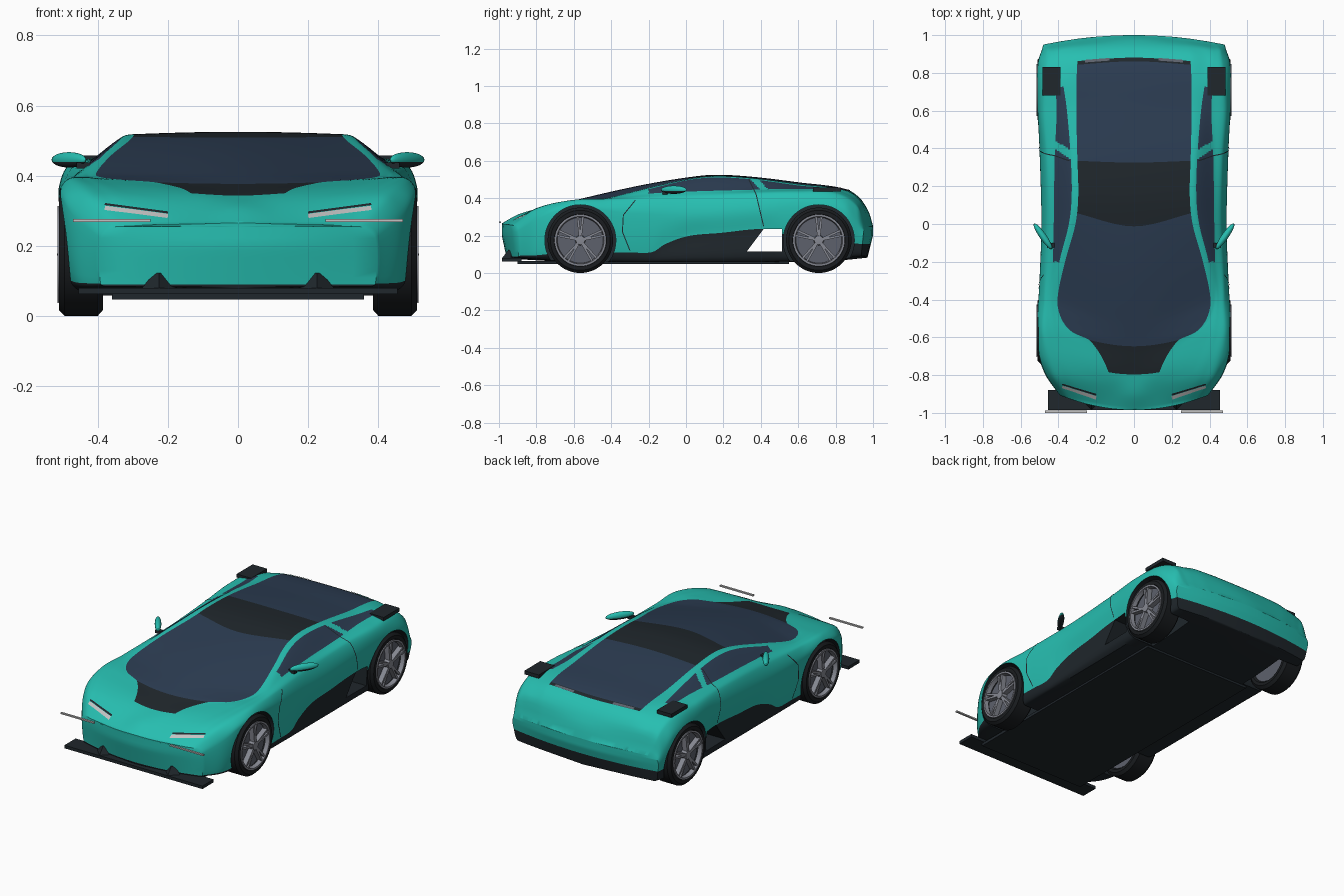
import bpy, bmesh, math
from mathutils import Vector, Matrix
from mathutils.bvhtree import BVHTree

if "Cube" in bpy.data.objects:
    bpy.data.objects.remove(bpy.data.objects["Cube"])


def material(name, r, g, b):
    m = bpy.data.materials.new(name)
    m.use_nodes = True
    m.diffuse_color = (r, g, b, 1)
    m.node_tree.nodes["Principled BSDF"].inputs["Base Color"].default_value = (r, g, b, 1)
    return m


teal = material("teal paint", .02, .52, .44)
black = material("black trim", .014, .02, .025)
glass = material("navy glass", .025, .046, .085)
rubber = material("tyre rubber", .01, .012, .014)
alloy = material("grey alloy", .24, .25, .29)
dark_alloy = material("dark alloy", .11, .12, .15)
silver = material("silver", .55, .55, .55)
TEAL, BLACK, GLASS = range(3)


def finish(bm, name, mats, mirror=False):
    bmesh.ops.recalc_face_normals(bm, faces=bm.faces)
    mesh = bpy.data.meshes.new(name)
    bm.to_mesh(mesh)
    bm.free()
    for m in mats:
        mesh.materials.append(m)
    obj = bpy.data.objects.new(name, mesh)
    bpy.context.collection.objects.link(obj)
    if mirror:
        obj.modifiers.new("both sides", 'MIRROR')
    smooth(obj)
    return obj


def smooth(obj):
    for o in bpy.context.selected_objects:
        o.select_set(False)
    obj.select_set(True)
    bpy.context.view_layer.objects.active = obj
    bpy.ops.object.shade_smooth_by_angle(angle=math.radians(35))


def add_box(bm, lo, hi, turn=Matrix()):
    lo, hi = Vector(lo), Vector(hi)
    place = Matrix.Translation((lo + hi) / 2) @ Matrix.Diagonal((hi - lo).to_4d())
    bmesh.ops.create_cube(bm, size=1, matrix=turn @ place)


def box(name, lo, hi, mat, mirror=False):
    bm = bmesh.new()
    add_box(bm, lo, hi)
    return finish(bm, name, [mat], mirror)


def curve_at(ts, vs, t):
    """Smooth curve through the values vs at the parameters ts."""
    t = min(max(t, ts[0]), ts[-1])
    i = max(k for k in range(len(ts) - 1) if ts[k] <= t)

    def slope(k):
        a, b = max(k - 1, 0), min(k + 1, len(ts) - 1)
        return (vs[b] - vs[a]) / (ts[b] - ts[a])
    h = ts[i + 1] - ts[i]
    u = (t - ts[i]) / h
    e = u * u * (3 - 2 * u)
    return (vs[i] * (1 - e) + vs[i + 1] * e + slope(i) * (h * u * (1 - u) ** 2)
            - slope(i + 1) * (h * u * u * (1 - u)))


# Body feature lines from roof centre to floor centre, rows of (y, x, z)
centre = [(-.985, 0, .265), (-.9, 0, .312), (-.8, 0, .342), (-.65, 0, .376), (-.4, 0, .435),
          (-.2, 0, .477), (0, 0, .51), (.15, 0, .525), (.35, 0, .515), (.6, 0, .485),
          (.85, 0, .45), (.93, 0, .4), (.98, 0, .32), (1, 0, .25)]
glass_edge = [(-.972, .12, .262), (-.8, .13, .345), (-.62, .23, .38), (-.57, .33, .388),
              (-.5, .385, .394), (-.4, .405, .405), (-.2, .365, .455), (0, .31, .5),
              (.15, .295, .518), (.35, .3, .508), (.6, .305, .476), (.85, .3, .442),
              (.94, .28, .375), (.983, .26, .248)]
rail = [(-.95, .24, .26), (-.8, .3, .346), (-.6, .38, .387), (-.4, .425, .402), (-.2, .395, .448),
        (0, .345, .495), (.15, .33, .511), (.35, .335, .501), (.6, .355, .468), (.8, .38, .443),
        (.93, .37, .37), (.968, .36, .246)]
belt = [(-.935, .31, .256), (-.8, .37, .346), (-.6, .43, .39), (-.4, .445, .4), (-.2, .43, .424),
        (0, .425, .435), (.35, .42, .445), (.6, .41, .45), (.8, .42, .437), (.92, .425, .365),
        (.962, .4, .244)]
shoulder = [(-.92, .36, .25), (-.8, .43, .338), (-.6, .482, .386), (-.4, .48, .388), (0, .465, .4),
            (.35, .47, .42), (.6, .485, .428), (.8, .475, .42), (.92, .46, .345), (.955, .44, .242)]
widest = [(-.91, .39, .22), (-.8, .465, .28), (-.7, .5, .33), (-.55, .512, .345), (-.3, .5, .32),
          (0, .49, .31), (.4, .5, .34), (.65, .512, .35), (.85, .508, .33), (.948, .478, .22)]
lower = [(-.91, .39, .092), (-.8, .46, .095), (-.65, .49, .11), (-.3, .485, .11), (-.18, .48, .112),
         (-.11, .478, .155), (.01, .475, .197), (.18, .48, .214), (.43, .49, .235), (.55, .495, .2),
         (.8, .5, .165), (.95, .475, .155)]
sill = [(-.92, .37, .084), (-.8, .43, .075), (-.6, .45, .062), (.6, .46, .062), (.85, .46, .08),
        (.95, .45, .09)]
floor = [(-.985, 0, .078), (-.6, 0, .06), (.7, 0, .06), (1, 0, .082)]
LINES = [centre, glass_edge, rail, belt, shoulder, widest, lower, sill, floor]
# How far each cross-section sweeps back toward its sides
SWEEP = [(-1, .5), (-.65, .8), (-.3, .75), (0, .7), (.4, 0), (.85, -.2), (1, -.22)]
SUB, ROWS, ACROSS = 7, 200, 12
HALF = SUB * (len(LINES) - 1) + 1


def tuck(y, z):
    return y * (1 - .25 * max(0, .2 - z) * abs(y) ** 8)


def half_section(s):
    knots = []
    k = curve_at(*zip(*SWEEP), s)
    for line in LINES:
        ys, xs, zs = zip(*line)
        y = s + k * curve_at(ys, xs, s) ** 2
        z = curve_at(ys, zs, y)
        knots.append(Vector((curve_at(ys, xs, y), tuck(y, z), z)))
    flip = Vector((-1, 1, 1))
    knots.insert(0, knots[1] * flip)
    ts = [0]
    for a, b in zip(knots, knots[1:]):
        ts.append(ts[-1] + (b - a).length)
    pts = []
    for i in range(1, len(knots) - 1):
        for j in range(SUB):
            u = j / SUB
            if i == len(knots) - 2:
                pts.append(knots[i].lerp(knots[i + 1], u))
            else:
                pts.append(curve_at(ts, knots, ts[i] + u * (ts[i + 1] - ts[i])))
    pts[0].x = 0
    return pts + [knots[-1]]


def paint(band, s, c):
    if band >= 6:
        return BLACK
    if band == 0:
        if -.65 < s < -.01 or .33 < s < .858:
            return GLASS
        if -.8 < s < .33 or .858 < s < .88:
            return BLACK
    if band == 2 and -.2 < c.y < .73:
        pillar = .33 < c.y + (c.z - .51) * 1.07 < .375
        return TEAL if pillar else GLASS
    return TEAL


# Body shell
bm = bmesh.new()
stations = [-.985 + 1.985 * i / ROWS for i in range(ROWS + 1)]
halves = [half_section(s) for s in stations]
loops = []
for h in halves:
    loop = h + [Vector((-p.x, p.y, p.z)) for p in h[-2:0:-1]]
    loops.append([bm.verts.new(p) for p in loop])
count = len(loops[0])
for i in range(ROWS):
    for j in range(count):
        n = (j + 1) % count
        f = bm.faces.new((loops[i][j], loops[i][n], loops[i + 1][n], loops[i + 1][j]))
        band = (j if j < HALF - 1 else count - 1 - j) // SUB
        f.material_index = paint(band, (stations[i] + stations[i + 1]) / 2, f.calc_center_median())
# Nose and tail faces
for s, h in ((stations[0], halves[0]), (stations[-1], halves[-1])):
    grid = []
    for p in h:
        mid = tuck(s, p.z)
        ts = [1 - 2 * k / ACROSS for k in range(ACROSS + 1)]
        grid.append([bm.verts.new((p.x * t, mid + (p.y - mid) * t * t, p.z)) for t in ts])
    for a, b in zip(grid, grid[1:]):
        for k in range(ACROSS):
            f = bm.faces.new((a[k], a[k + 1], b[k + 1], b[k]))
            f.material_index = BLACK if f.calc_center_median().z < (.09 if s < 0 else .155) else TEAL
bmesh.ops.remove_doubles(bm, verts=bm.verts, dist=.0002)
body = finish(bm, "body", [teal, black, glass])

# Wheel wells and the open side vent
AXLES = {"front": -.565, "rear": .71}
HUB = .175
bm = bmesh.new()
for y in AXLES.values():
    for side in (-1, 1):
        place = Matrix.Translation((side * .465, y, HUB)) @ Matrix.Rotation(math.pi / 2, 4, 'Y')
        bmesh.ops.create_cone(bm, cap_ends=True, segments=64, radius1=.19, radius2=.19, depth=.27,
                              matrix=place)
vent = [(.325, .115), (.512, .115), (.512, .235), (.415, .235)]
face = bm.faces.new([bm.verts.new((-.6, y, z)) for y, z in vent])
new = bmesh.ops.extrude_face_region(bm, geom=[face])["geom"]
bmesh.ops.translate(bm, vec=(1.2, 0, 0), verts=[v for v in new if isinstance(v, bmesh.types.BMVert)])
for f in bm.faces:
    f.material_index = BLACK
cutter = finish(bm, "cutter", [teal, black, glass])
cutter.hide_render = True
cut = body.modifiers.new("openings", 'BOOLEAN')
cut.operation, cut.solver, cut.object = 'DIFFERENCE', 'EXACT', cutter
smooth(body)
bpy.ops.object.modifier_apply(modifier=cut.name)
bpy.data.objects.remove(cutter)
smooth(body)

# Thin strips laid onto the body skin
bm = bmesh.new()
bm.from_mesh(body.data)
skin = BVHTree.FromBMesh(bm)
bm.free()


def strip(name, path, width, ray, mat):
    ray, path = Vector(ray), [Vector(p) for p in path]
    bm, last = bmesh.new(), None
    for a, b in zip(path, path[1:]):
        off = ray.cross(b - a).normalized() * width / 2
        for k in range(11):
            p = a.lerp(b, k / 10)
            hits = [skin.ray_cast(q - ray * 2, ray) for q in (p - off, p + off)]
            if any(h[0] is None for h in hits):
                last = None
                continue
            pair = [bm.verts.new(h[0] - ray * .004) for h in hits]
            if last:
                bm.faces.new((last[0], last[1], pair[1], pair[0]))
            last = pair
    finish(bm, name, [mat], True)


strip("headlight", [(.2, 0, .285), (.29, 0, .297), (.38, 0, .308)], .012, (0, 1, 0), silver)
strip("headlight_brow", [(.2, 0, .295), (.38, 0, .319)], .006, (0, 1, 0), black)
strip("tail_lamp", [(.13, .872, 0), (.26, .862, 0)], .014, (0, 0, -1), dark_alloy)
strip("front_door_seam", [(0, -.3, .12), (0, -.34, .22), (0, -.335, .31), (0, -.27, .39)], .005,
      (-1, 0, 0), black)
strip("rear_door_seam", [(0, .335, .5), (0, .375, .42), (0, .415, .25)], .005, (-1, 0, 0), black)

# Aero plates and light bars
box("front_splitter", (-.455, -.985, .062), (.455, -.88, .08), black)
box("floor_pan", (-.36, -.9, .047), (.36, .55, .064), black)
box("rear_winglet", (.39, .68, .436), (.485, .83, .457), black, True)
box("light_bar", (.25, -1, .268), (.47, -.988, .276), silver, True)
bm = bmesh.new()
bmesh.ops.create_cone(bm, cap_ends=True, segments=4, radius1=.05, radius2=.015, depth=.045,
                      matrix=Matrix.Translation((.225, -.935, .1)))
finish(bm, "splitter_fin", [black], True)

# Door mirrors
bm = bmesh.new()
lean = Matrix.Translation((.482, -.065, .445)) @ Matrix.Rotation(math.radians(55), 4, 'Z')
bmesh.ops.create_uvsphere(bm, u_segments=24, v_segments=12, radius=1,
                          matrix=lean @ Matrix.Diagonal((.083, .018, .022, 1)))
for f in bm.faces:
    f.material_index = BLACK if f.calc_center_median().z < .441 else TEAL
finish(bm, "door_mirror", [teal, black], True)
box("mirror_stalk", (.42, -.125, .42), (.46, -.1, .438), black, True)


# Wheels
def lathe(name, profile, y, mat):
    bm = bmesh.new()
    vs = [bm.verts.new((x, y, HUB + r)) for x, r in profile]
    edges = [bm.edges.new(e) for e in zip(vs, vs[1:])]
    bmesh.ops.spin(bm, geom=vs + edges, cent=(0, y, HUB), axis=(1, 0, 0), angle=math.tau, steps=48)
    bmesh.ops.remove_doubles(bm, verts=bm.verts, dist=.0001)
    finish(bm, name, [mat], True)


for end, y in AXLES.items():
    lathe(end + "_tyre", [(.395, .13), (.385, .14), (.385, .158), (.4, .175), (.495, .175),
                          (.51, .16), (.51, .14), (.5, .133)], y, rubber)
    lathe(end + "_rim", [(.5, .136), (.515, .138), (.515, .127), (.49, .122)], y, alloy)
    lathe(end + "_rim_dish", [(.4, 0), (.4, .134), (.48, .13), (.48, 0)], y, dark_alloy)
    lathe(end + "_hub", [(.47, .028), (.513, .024), (.516, 0)], y, alloy)
    bm = bmesh.new()
    for k in range(5):
        for fork in (-.11, .11):
            spin = Matrix.Rotation(math.tau * k / 5 + fork, 4, 'X')
            add_box(bm, (.478, -.006, .015), (.51, .006, .128),
                    Matrix.Translation((0, y, HUB)) @ spin)
    finish(bm, end + "_spokes", [alloy], True)
